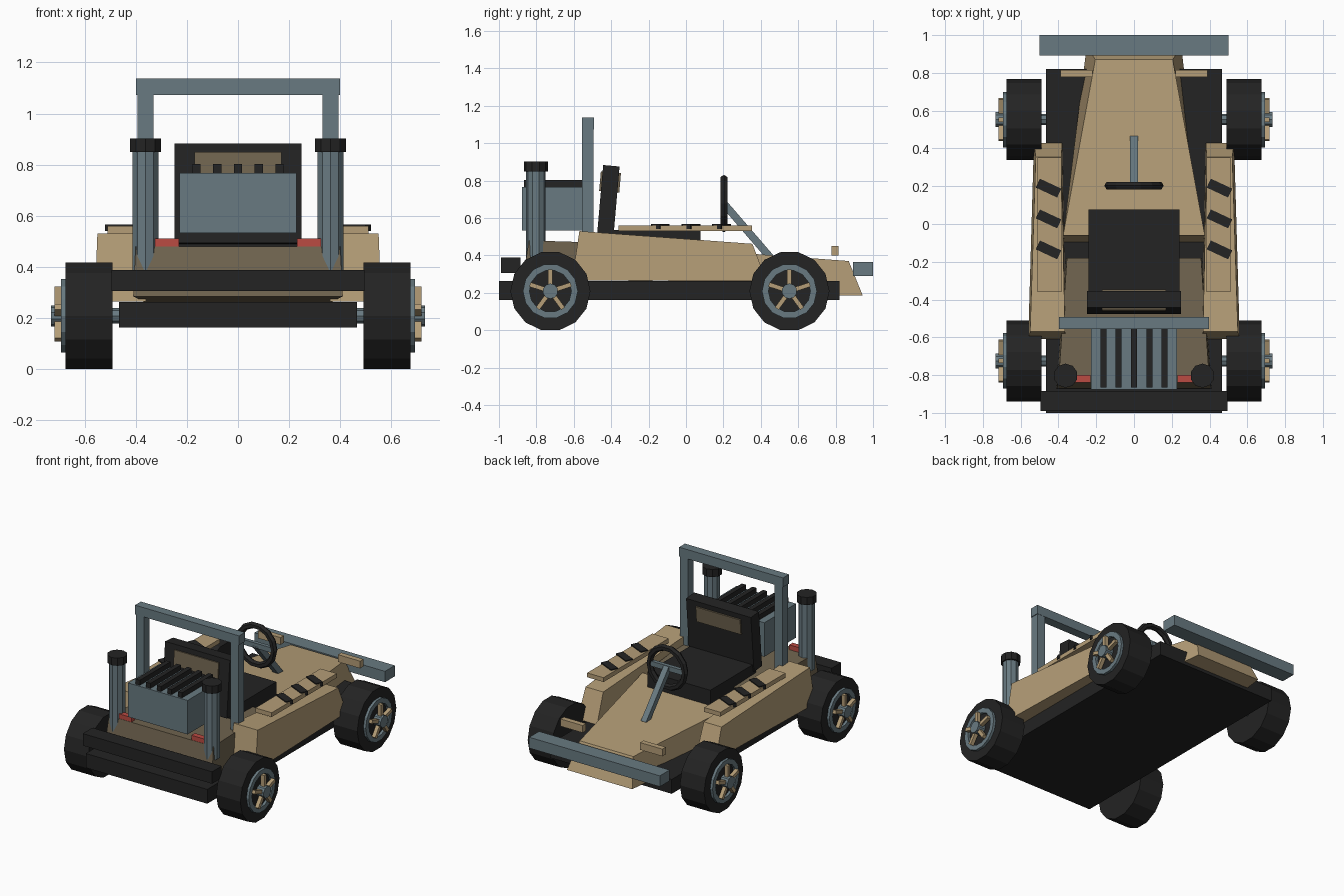
import bpy, bmesh, math
from mathutils import Matrix, Vector

if "Cube" in bpy.data.objects:
    bpy.data.objects.remove(bpy.data.objects["Cube"])


def mat(name, rgb):
    m = bpy.data.materials.new(name)
    m.diffuse_color = (*rgb, 1)
    m.use_nodes = True
    m.node_tree.nodes["Principled BSDF"].inputs["Base Color"].default_value = m.diffuse_color
    return m


TAN = mat("tan", (0.46, 0.34, 0.185))
BROWN = mat("dark tan", (0.165, 0.13, 0.08))
DARK = mat("black", (0.017, 0.017, 0.017))
SLATE = mat("slate", (0.14, 0.195, 0.22))
RED = mat("red", (0.5, 0.07, 0.055))


def finish(name, bm, material):
    bmesh.ops.recalc_face_normals(bm, faces=bm.faces)
    me = bpy.data.meshes.new(name)
    bm.to_mesh(me)
    bm.free()
    me.materials.append(material)
    ob = bpy.data.objects.new(name, me)
    bpy.context.collection.objects.link(ob)
    return ob


def box(name, x, y, z, material, rot=None):
    """Box from ranges, optionally turned about its own centre."""
    c = Vector((sum(x) / 2, sum(y) / 2, sum(z) / 2))
    m = Matrix.Translation(c) @ (rot or Matrix()) @ Matrix.Diagonal(
        (x[1] - x[0], y[1] - y[0], z[1] - z[0], 1))
    bm = bmesh.new()
    bmesh.ops.create_cube(bm, size=1, matrix=m)
    return finish(name, bm, material)


def hexa(name, back, front, material):
    """Solid between two quads."""
    bm = bmesh.new()
    a = [bm.verts.new(p) for p in back]
    b = [bm.verts.new(p) for p in front]
    bm.faces.new(a)
    bm.faces.new(b)
    for i in range(4):
        j = (i + 1) % 4
        bm.faces.new((a[i], a[j], b[j], b[i]))
    return finish(name, bm, material)


def cyl(name, p, q, r, n, material, spin=0.0):
    p, q = Vector(p), Vector(q)
    d = q - p
    m = Matrix.Translation((p + q) / 2) @ d.to_track_quat('Z', 'Y').to_matrix().to_4x4() @ Matrix.Rotation(spin, 4, 'Z')
    bm = bmesh.new()
    bmesh.ops.create_cone(bm, cap_ends=True, segments=n, radius1=r, radius2=r,
                          depth=d.length, matrix=m)
    return finish(name, bm, material)


def ring(name, centre, axis, profile, n, material):
    """Closed profile of (radius, offset) points swept round the x or y axis."""
    bm = bmesh.new()
    rows = []
    for i in range(n):
        t = 2 * math.pi * i / n
        u, w = math.cos(t), math.sin(t)
        rows.append([bm.verts.new(Vector(centre) + Vector(
            (o, r * u, r * w) if axis == 'x' else (r * u, o, r * w))) for r, o in profile])
    k = len(profile)
    for i in range(n):
        a, b = rows[i], rows[(i + 1) % n]
        for j in range(k):
            bm.faces.new((a[j], a[(j + 1) % k], b[(j + 1) % k], b[j]))
    return finish(name, bm, material)


# Chassis and bumpers
box("chassis_plate", (-.465, .465), (-1, .82), (.163, .262), DARK)
box("rear_bumper", (-.495, .495), (-.99, -.885), (.305, .388), DARK)
box("front_bumper", (-.5, .5), (.893, 1), (.29, .365), SLATE)

# Nose cowl and rear tub
hexa("nose_cowl",
     [(-.37, -.11, .185), (.37, -.11, .185), (.375, -.06, .44), (-.375, -.06, .44)],
     [(-.25, .945, .185), (.25, .945, .185), (.205, .87, .37), (-.205, .87, .37)], TAN)
hexa("rear_tub",
     [(-.41, -.87, .285), (.41, -.87, .285), (.40, -.84, .48), (-.40, -.84, .48)],
     [(-.36, -.18, .26), (.36, -.18, .26), (.355, -.18, .46), (-.355, -.18, .46)], BROWN)

# Seat
tilt = Matrix.Rotation(math.radians(-5), 4, 'X')
box("seat_cushion", (-.24, .24), (-.42, .077), (.42, .535), DARK)
box("seat_back", (-.248, .248), (-.46, -.372), (.49, .88), DARK, tilt)
box("headrest_panel", (-.17, .17), (-.46, -.352), (.74, .845), BROWN, tilt)

# Engine with cooling fins
box("engine", (-.228, .228), (-.877, -.53), (.532, .767), SLATE)
for i in range(5):
    x = (i - 2) * .081
    box("engine_fin", (x - .016, x + .016), (-.865, -.53), (.76, .802), DARK)

# Roll bar
box("roll_bar_top", (-.398, .398), (-.557, -.493), (1.073, 1.137), SLATE)

# Steering
ring("steering_wheel", (0, .203, .677), 'y',
     [(.135 + .022 * math.cos(a), .022 * math.sin(a))
      for a in (math.pi * k / 3 for k in range(6))], 14, DARK)
box("steering_crossbar", (-.13, .13), (.19, .216), (.66, .695), SLATE)
column = Vector((0, .45, .39)) - Vector((0, .2, .68))
box("steering_column", (-.02, .02), (.305, .345),
    (.535 - column.length / 2, .535 + column.length / 2), SLATE,
    Matrix.Rotation(math.atan2(.25, .29), 4, 'X'))

# Axles
for y in (-.725, .553):
    cyl("axle", (-.6, y, .209), (.6, y, .209), .03, 8, SLATE)

for s in (-1, 1):
    def span(a, b):
        return tuple(sorted((s * a, s * b)))

    # Side pods with top plates and slanted straps
    hexa("side_pod",
         [(s * .36, -.61, .265), (s * .56, -.61, .265), (s * .55, -.57, .53), (s * .365, -.57, .53)],
         [(s * .38, .43, .265), (s * .53, .43, .265), (s * .52, .355, .462), (s * .385, .355, .462)], TAN)
    box("pod_plate", span(.385, .51), (-.36, .352), (.53, .56), TAN)
    for y in (.19, .027, -.137):
        box("pod_strap", span(.39, .515), (y - .026, y + .026), (.54, .567), DARK,
            Matrix.Rotation(math.radians(-25), 4, 'Z'))

    # Roll bar posts, exhausts, lights
    box("roll_bar_post", span(.33, .393), (-.555, -.495), (.44, 1.08), SLATE)
    cyl("exhaust_pipe", (s * .362, -.803, .385), (s * .362, -.803, .86), .053, 10, SLATE)
    cyl("exhaust_cap", (s * .362, -.803, .85), (s * .362, -.803, .903), .064, 10, DARK)
    box("tail_light", span(.23, .325), (-.838, -.8), (.47, .512), RED)
    box("headlight", span(.22, .39), (.778, .815), (.4, .45), TAN)

    # Wheels: tyre, rim ring, hub, five spokes
    for y in (-.725, .553):
        c = (0, y, .209)
        ring("tyre", c, 'x', [(.001, s * .49), (.214, s * .49), (.214, s * .675), (.001, s * .675)], 14, DARK)
        ring("rim", c, 'x', [(.112, s * .66), (.147, s * .66), (.147, s * .693), (.112, s * .693)], 14, SLATE)
        cyl("hub", (s * .66, y, .209), (s * .732, y, .209), .041, 10, SLATE)
        for k in range(5):
            r = Matrix.Rotation(2 * math.pi * k / 5, 4, 'X')
            o = box("spoke", span(.69, .717), (-.012, .012), (.03, .115), TAN)
            o.data.transform(Matrix.Translation(c) @ r)
